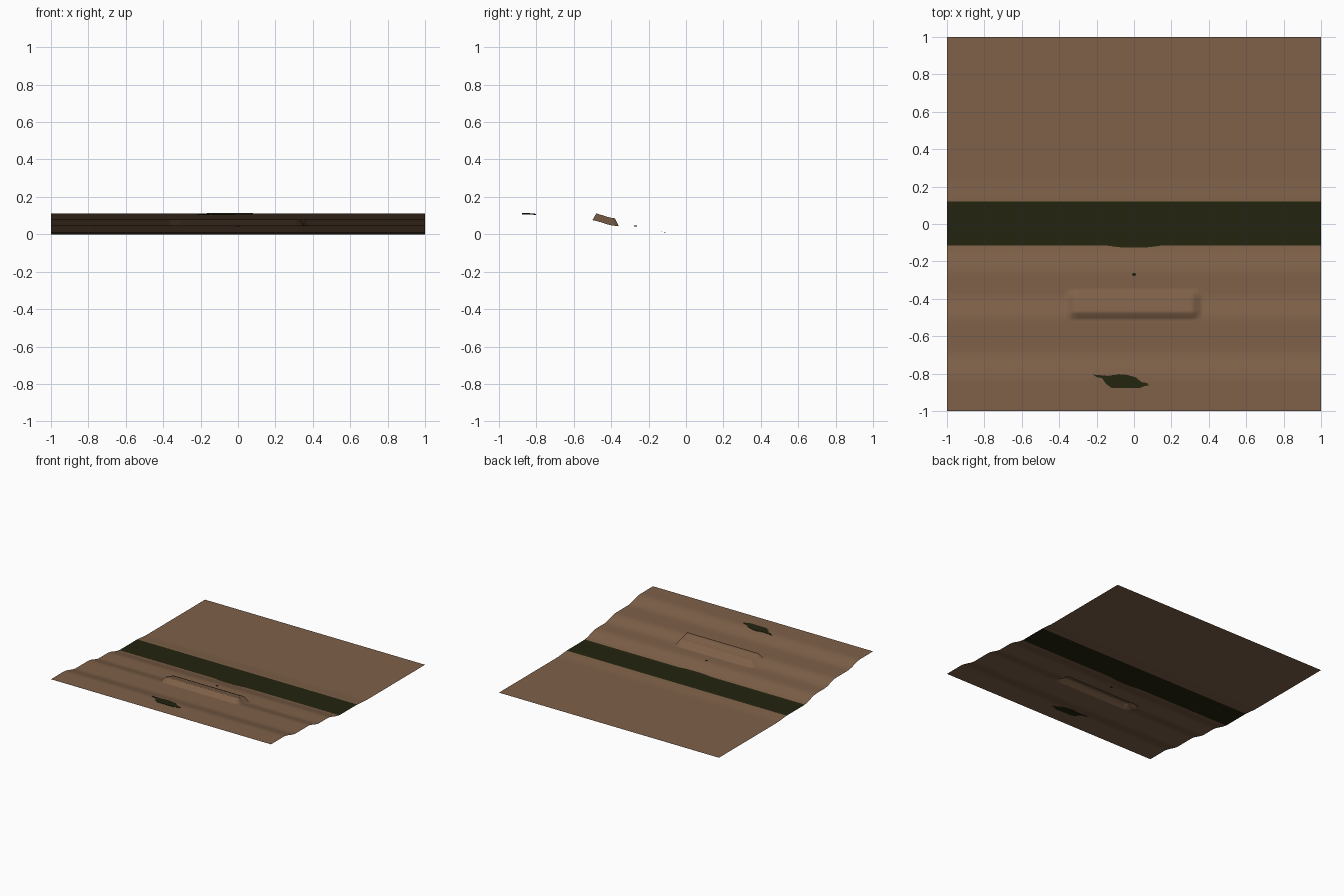
import bpy, bmesh, math

cube = bpy.data.objects.get("Cube")
if cube:
    bpy.data.objects.remove(cube, do_unlink=True)


def make_material(name, rgb):
    mat = bpy.data.materials.new(name)
    mat.use_nodes = True
    mat.diffuse_color = (*rgb, 1)
    mat.node_tree.nodes["Principled BSDF"].inputs["Base Color"].default_value = (*rgb, 1)
    return mat


earth = make_material("brown earth", (0.21, 0.119, 0.066))
moss = make_material("dark moss", (0.0175, 0.0175, 0.005))


def clamp(t):
    return max(0.0, min(1.0, t))


def drop(y, start, end):
    t = clamp((y - start) / (end - start))
    return t * t * (3 - 2 * t)


# Terraced slope running down from front to back
TERRACES = [(-0.84, -0.67, 0.033), (-0.52, -0.37, 0.032),
            (-0.27, -0.1, 0.035), (0.1, 0.25, 0.01)]


def ground_height(y):
    return 0.11 - sum(fall * drop(y, a, b) for a, b, fall in TERRACES)


# Raised mound with sloping sides
def mound_height(x, y):
    side = clamp((0.35 - abs(x)) / 0.025)
    ends = clamp((0.07 - abs(y + 0.43)) / 0.02)
    return 0.04 * min(side, ends)


def finish(bm, name, materials):
    mesh = bpy.data.meshes.new(name)
    bm.to_mesh(mesh)
    bm.free()
    for mat in materials:
        mesh.materials.append(mat)
    obj = bpy.data.objects.new(name, mesh)
    bpy.context.collection.objects.link(obj)
    return obj


# Ground sheet, with the flat dark strip across the middle
COLS, ROWS = 80, 100
bm = bmesh.new()
grid = []
for j in range(ROWS + 1):
    y = -1 + 2 * j / ROWS
    row = []
    for i in range(COLS + 1):
        x = -1 + 2 * i / COLS
        edge_y = y
        if abs(y + 0.12) < 0.001:
            edge_y += 0.006 - 0.012 * math.exp(-(x / 0.12) ** 4)
        row.append(bm.verts.new((x, edge_y, ground_height(y) + mound_height(x, y))))
    grid.append(row)
for j in range(ROWS):
    mid_y = -1 + (2 * j + 1) / ROWS
    for i in range(COLS):
        face = bm.faces.new((grid[j][i], grid[j][i + 1], grid[j + 1][i + 1], grid[j + 1][i]))
        face.smooth = True
        face.material_index = int(abs(mid_y) < 0.12)
finish(bm, "ground", [earth, moss])


# Thin dark patches showing on both faces of the sheet
def patch(name, outline):
    bm = bmesh.new()
    rings = [[bm.verts.new((x, y, ground_height(y) + dz)) for x, y in outline]
             for dz in (-0.003, 0.003)]
    bm.faces.new(rings[1])
    bm.faces.new(rings[0][::-1])
    n = len(outline)
    for i in range(n):
        k = (i + 1) % n
        bm.faces.new((rings[0][i], rings[0][k], rings[1][k], rings[1][i]))
    bmesh.ops.recalc_face_normals(bm, faces=bm.faces)
    finish(bm, name, [moss])


patch("large_patch", [(-0.22, -0.805), (-0.2, -0.818), (-0.17, -0.825), (-0.15, -0.855),
                      (-0.12, -0.876), (0.03, -0.878), (0.05, -0.868), (0.08, -0.862),
                      (0.07, -0.85), (0.04, -0.845), (0.01, -0.82), (-0.04, -0.806),
                      (-0.08, -0.803), (-0.14, -0.812)])
patch("small_patch", [(0.012 * math.cos(a * math.pi / 4), -0.27 + 0.008 * math.sin(a * math.pi / 4))
                      for a in range(8)])
